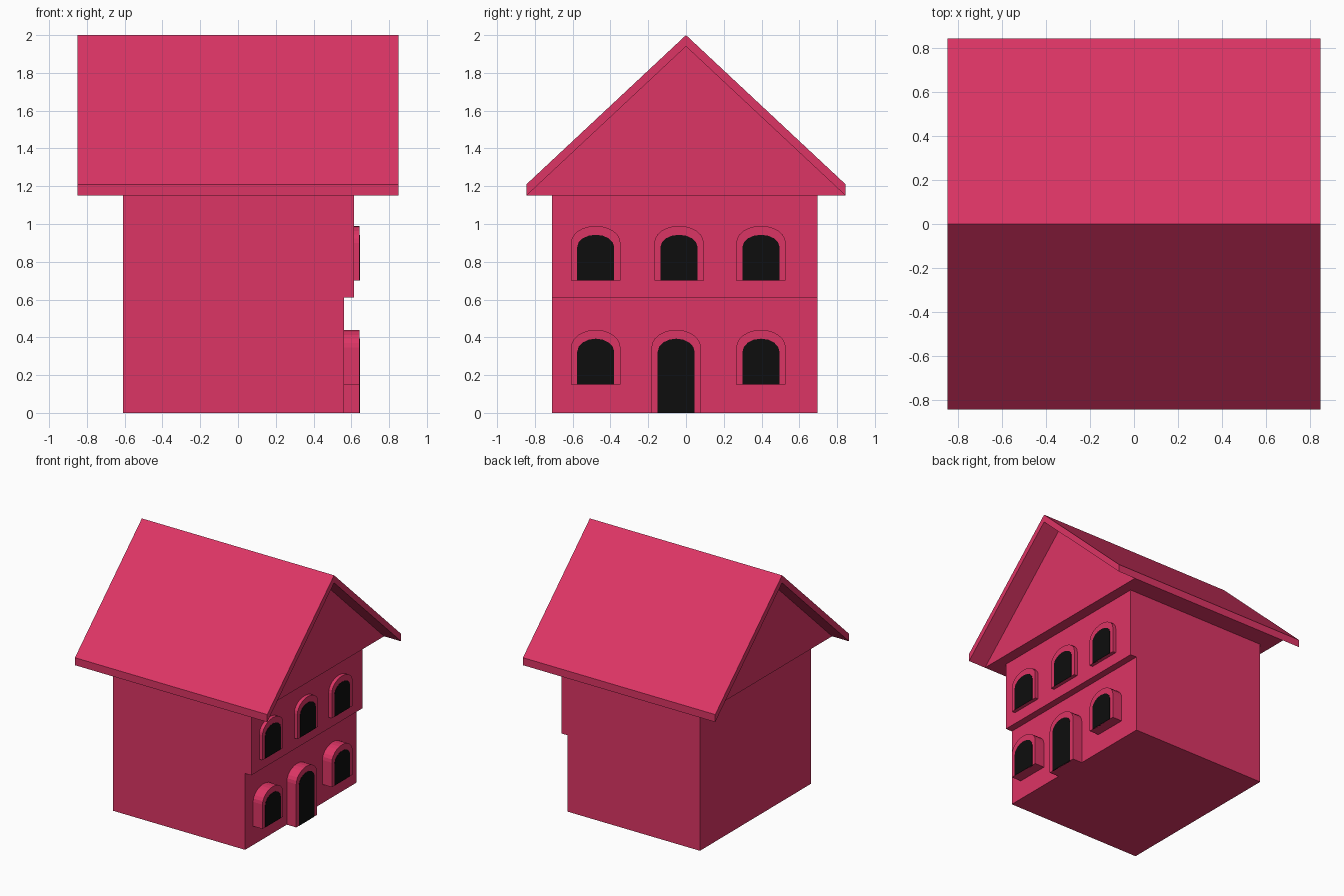
import bpy
import math

if "Cube" in bpy.data.objects:
    bpy.data.objects.remove(bpy.data.objects["Cube"])


def material(name, color):
    m = bpy.data.materials.new(name)
    m.diffuse_color = color
    m.use_nodes = True
    m.node_tree.nodes["Principled BSDF"].inputs["Base Color"].default_value = m.diffuse_color
    return m


PINK = material("pink", (0.72, 0.035, 0.13, 1))
BLACK = material("black", (0.004, 0.004, 0.004, 1))


def prism(name, profile, lo, hi, axis, mat):
    """Extrude a 2D profile: axis 'x' takes (y, z) points, axis 'y' takes (x, z)."""
    n = len(profile)
    if axis == 'x':
        verts = [(d, a, z) for d in (lo, hi) for a, z in profile]
    else:
        verts = [(a, d, z) for d in (lo, hi) for a, z in profile]
        profile = profile[::-1]
    faces = [list(range(n))[::-1], list(range(n, 2 * n))]
    faces += [(i, (i + 1) % n, n + (i + 1) % n, n + i) for i in range(n)]
    if axis == 'y':
        faces = [tuple(f)[::-1] for f in faces]
    mesh = bpy.data.meshes.new(name)
    mesh.from_pydata(verts, [], faces)
    mesh.materials.append(mat)
    obj = bpy.data.objects.new(name, mesh)
    bpy.context.collection.objects.link(obj)
    return obj


def arch(center, half, bottom, spring, top, segments):
    """Arched outline in (y, z), counter-clockwise."""
    pts = [(center - half, bottom), (center + half, bottom)]
    for i in range(segments + 1):
        t = math.pi * i / segments
        pts.append((center + half * math.cos(t),
                    spring + (top - spring) * math.sin(t)))
    return pts


# Walls: the upper floor steps out over the lower one on the right
prism("walls", [(-0.61, 0), (0.56, 0), (0.56, 0.61), (0.615, 0.61),
                (0.615, 1.15), (-0.61, 1.15)], -0.71, 0.695, 'y', PINK)

# Gable block, recessed inside the roof ends
prism("gable", [(-0.845, 1.15), (0.845, 1.15), (0, 1.94)], -0.70, 0.70, 'x', PINK)

# Roof slab
prism("roof", [(-0.845, 1.15), (0, 1.94), (0.845, 1.15),
               (0.845, 1.21), (0, 2.0), (-0.845, 1.21)], -0.85, 0.85, 'x', PINK)

# Arched openings: name, centre y, bottom z, arch spring z, top z, wall x
openings = [("door", -0.052, 0.0, 0.345, 0.44, 0.56)]
for label, y in (("left", -0.478), ("right", 0.397)):
    openings.append(("lower_window_" + label, y, 0.15, 0.345, 0.44, 0.56))
for label, y in (("left", -0.478), ("middle", -0.037), ("right", 0.397)):
    openings.append(("upper_window_" + label, y, 0.70, 0.90, 0.99, 0.615))

for name, y, bottom, spring, top, wall in openings:
    # Frame block and the dark pane on its face
    prism(name + "_frame", arch(y, 0.131, bottom, spring, top, 12),
          wall - 0.01, 0.643, 'x', PINK)
    prism(name + "_pane", arch(y, 0.098, bottom, spring - 0.022, top - 0.047, 8),
          0.635, 0.645, 'x', BLACK)
